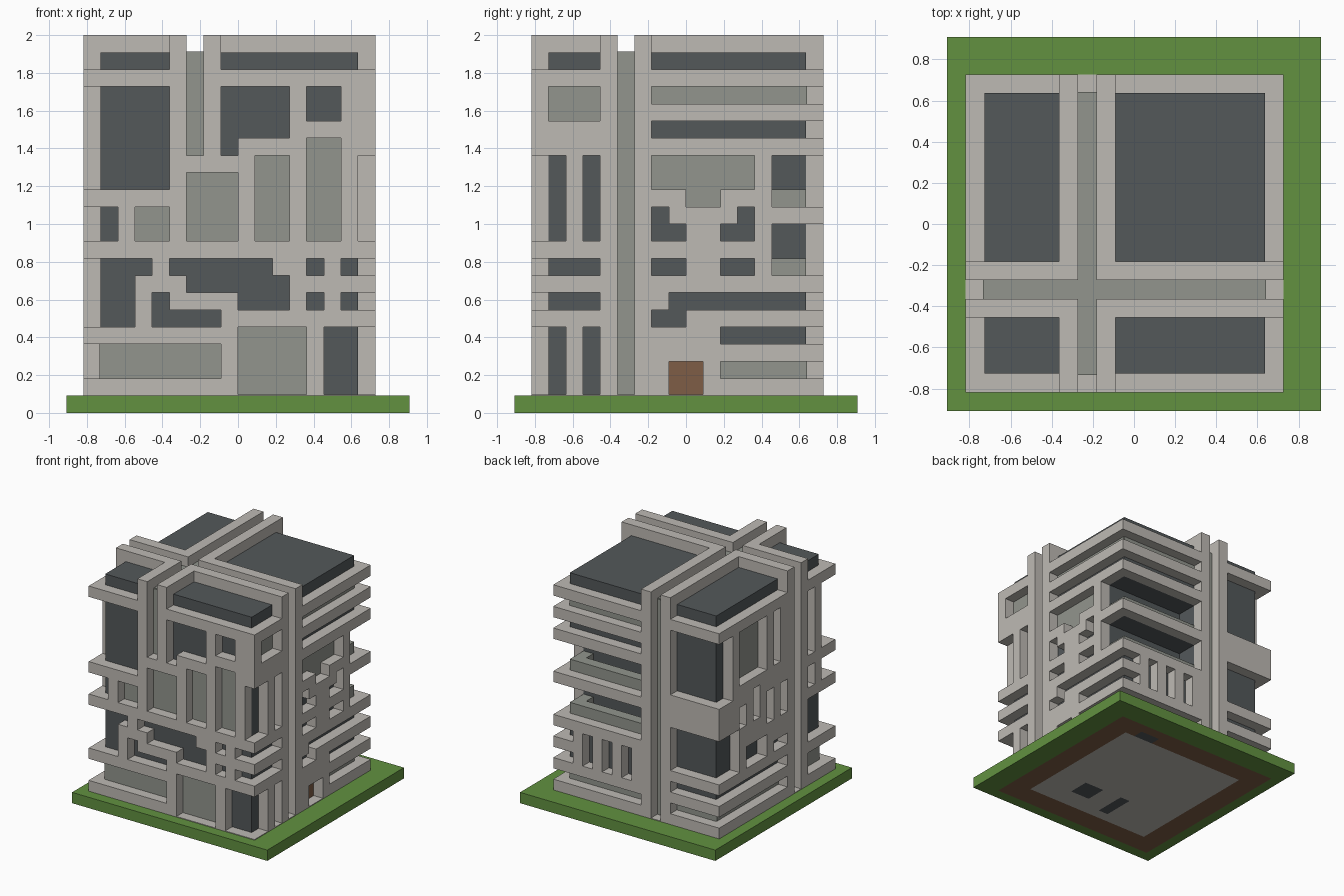
import bpy, bmesh
from itertools import product
from mathutils import Vector

cube = bpy.data.objects.get("Cube")
if cube:
    bpy.data.objects.remove(cube)

UNIT = 1 / 11          # one building module
LOW, HIGH = -9, 8      # outer faces of the concrete frame
ROOF = 21


def material(name, rgb):
    mat = bpy.data.materials.new(name)
    mat.use_nodes = True
    linear = [((c / 255 + 0.055) / 1.055) ** 2.4 for c in rgb] + [1]
    mat.diffuse_color = linear
    mat.node_tree.nodes["Principled BSDF"].inputs["Base Color"].default_value = linear
    return mat


CONCRETE = material("concrete", (190, 186, 180))
GLASS = material("dark_glass", (83, 88, 90))
PANEL = material("grey_panel", (146, 149, 141))
GRASS = material("grass", (98, 145, 64))
WOOD = material("brown_wood", (126, 93, 70))


def block(x0, x1, y0, y1, z0, z1):
    """All module cells inside a box."""
    return set(product(range(x0, x1), range(y0, y1), range(z0, z1)))


def finish(name, bm, mat):
    mesh = bpy.data.meshes.new(name)
    bm.to_mesh(mesh)
    bm.free()
    mesh.materials.append(mat)
    bpy.context.collection.objects.link(bpy.data.objects.new(name, mesh))


def solid(name, cells, mat):
    """Skin a set of module cells and merge the flat areas."""
    bm = bmesh.new()
    corners = {}

    def vert(p):
        if p not in corners:
            corners[p] = bm.verts.new(Vector(p) * UNIT)
        return corners[p]

    for cell in cells:
        for axis, side in product(range(3), (0, 1)):
            beside = list(cell)
            beside[axis] += 2 * side - 1
            if tuple(beside) in cells:
                continue
            loop = []
            for a, b in ((0, 0), (1, 0), (1, 1), (0, 1)):
                p = list(cell)
                p[axis] += side
                p[(axis + 1) % 3] += a
                p[(axis + 2) % 3] += b
                loop.append(vert(tuple(p)))
            bm.faces.new(loop if side else loop[::-1])
    bmesh.ops.dissolve_limit(bm, angle_limit=0.01, verts=bm.verts, edges=bm.edges)
    finish(name, bm, mat)


def plate(name, lo, hi, mat):
    """Box between two corners given in modules."""
    bm = bmesh.new()
    bmesh.ops.create_cube(bm, size=1)
    lo, hi = Vector(lo) * UNIT, Vector(hi) * UNIT
    for v in bm.verts:
        v.co = (lo + hi) / 2 + v.co * (hi - lo)
    finish(name, bm, mat)


# Openings per side: start, end, bottom, top along the wall, then the infill
FRONT = {
    GLASS: [(-9, -4, 13, 19), (-9, -7, 10, 12), (-9, -5, 8, 9), (-9, -6, 5, 8),
            (-1, 3, 16, 19), (-1, 0, 15, 16), (4, 6, 17, 19), (7, 8, 10, 15),
            (-4, 2, 8, 9), (-3, 3, 7, 8), (0, 3, 6, 7), (-5, -4, 5, 7),
            (-4, -1, 5, 6), (4, 5, 8, 9), (4, 5, 6, 7), (6, 8, 8, 9),
            (6, 8, 6, 7), (5, 8, 1, 5)],
    PANEL: [(-6, -4, 10, 12), (-9, -1, 2, 4), (-3, -2, 15, 21), (4, 6, 10, 16),
            (1, 3, 10, 15), (-3, 0, 10, 14), (0, 4, 1, 5)],
}
RIGHT = {
    GLASS: [(-9, -7, 10, 15), (-6, -5, 10, 15), (-9, -5, 8, 9), (-9, -5, 6, 7),
            (-9, -7, 1, 5), (-6, -5, 1, 5), (-2, 8, 16, 17), (5, 8, 12, 15),
            (5, 8, 8, 11), (-2, -1, 11, 12), (-2, 0, 10, 11), (3, 4, 11, 12),
            (2, 4, 10, 11), (-2, 0, 8, 9), (2, 4, 8, 9), (-1, 8, 6, 7),
            (-2, 0, 5, 6), (2, 8, 4, 5)],
    PANEL: [(-8, -5, 17, 19), (-4, -3, 1, 21), (-2, 8, 18, 19), (-2, 4, 13, 15),
            (0, 2, 12, 13), (2, 8, 2, 3)],
    WOOD: [(-1, 1, 1, 3)],
}
BACK = {
    GLASS: [(-1, 8, 16, 17), (-1, 8, 12, 15), (-1, 8, 8, 11), (6, 8, 6, 7),
            (6, 8, 4, 5), (4, 5, 4, 7), (2, 3, 4, 7), (0, 1, 4, 7),
            (-9, -4, 13, 19), (-9, -4, 6, 10), (-9, -4, 4, 5)],
    PANEL: [(-1, 8, 18, 19), (-1, 8, 2, 3), (-3, -2, 1, 21), (-9, -4, 2, 3)],
}
LEFT = {
    GLASS: [(6, 8, 13, 19), (-1, 0, 14, 19), (4, 5, 10, 12), (2, 3, 10, 13),
            (0, 1, 9, 12), (-2, -1, 9, 12), (5, 8, 6, 10), (1, 4, 6, 8),
            (-2, 0, 6, 7), (-2, 8, 4, 5), (-9, -7, 13, 19), (-6, -5, 13, 19),
            (-9, -7, 10, 12), (-6, -5, 10, 12), (-9, -5, 5, 9)],
    PANEL: [(1, 5, 14, 19), (-2, 8, 2, 3), (-4, -3, 1, 21), (-9, -5, 2, 4)],
}

# Concrete frame: a one-module shell, cut by the openings
inner = (LOW + 1, HIGH - 1) * 2
frame = block(LOW, HIGH, LOW, HIGH, 1, 20) - block(*inner, 1, 20)
SIDES = {"front": (FRONT, 1, LOW), "back": (BACK, 1, HIGH - 1),
         "left": (RIGHT, 0, HIGH - 1), "right": (LEFT, 0, LOW)}
THIN = 0.06
for side, (openings, axis, layer) in SIDES.items():
    wall = LOW + 1 if layer == LOW else HIGH - 1
    depth = (wall - THIN, wall + 0.01) if layer == LOW else (wall - 0.01, wall + THIN)
    for mat, spans in openings.items():
        for a, b, z0, z1 in spans:
            across = (layer, layer + 1)
            span = (a, b)
            frame -= block(*(span + across if axis else across + span), z0, z1)
            if mat is GLASS:
                continue
            # Infill plate lying on the glass core
            a, b = max(a, LOW + 1), min(b, HIGH - 1)
            ends = [((a, d, z) if axis else (d, a if i == 0 else b, z))
                    for i, (d, z) in enumerate(zip(depth, (z0, z1)))]
            if axis:
                ends[1] = (b, depth[1], z1)
            plate(side + "_infill", *ends, mat)

# Paired fins running up the walls and over the roof, split by the channels
fins = set()
for f in (-4, -2):
    fins |= block(f, f + 1, LOW, HIGH, 20, 22)
for f in (-5, -3):
    fins |= block(LOW, HIGH, f, f + 1, 20, 22)
fins -= block(*inner, 20, ROOF)
fins -= block(-3, -2, LOW, HIGH, 20, 22) | block(LOW, HIGH, -4, -3, 20, 22)
# Top ring beam is left open at the channels
frame -= block(-3, -2, LOW, LOW + 1, 15, 20)
solid("concrete_frame", frame | fins, CONCRETE)

# Glass core with two balconies at the back corner
core = block(*inner, 1, ROOF)
parapets = set()
for floor, top in ((12, 15), (8, 11)):
    core -= block(-1, 7, 5, 7, floor, top)
    parapets |= block(-1, 7, 6, 7, floor, floor + 1) | block(6, 7, 5, 6, floor, floor + 1)
solid("glass_core", core, GLASS)
solid("balcony_parapets", parapets, PANEL)
plate("balcony_floor", (-1, 5, 8), (6, 6, 8 + THIN), CONCRETE)

# Roof channels between the fins
plate("roof_channel_long", (-3, LOW + 1, ROOF - 0.01), (-2, HIGH - 1, ROOF + THIN), PANEL)
plate("roof_channel_cross", (LOW + 1, -4, ROOF - 0.01), (HIGH - 1, -3, ROOF + THIN - 0.01), PANEL)

# Ground layer: lawn, soil band under the walls, concrete foundation
lawn = block(-10, 10, -10, 10, 0, 1)
footprint = block(LOW, HIGH, LOW, HIGH, 0, 1)
vents = block(1, 3, -5, -3, 0, 1) | block(-2, -1, -6, -3, 0, 1) | block(3, 5, 6, 7, 0, 1)
slab = block(-7, 6, -7, 6, 0, 1)
solid("lawn", lawn - footprint, GRASS)
solid("soil_band", footprint - slab - vents, WOOD)
solid("foundation", slab - vents, CONCRETE)
solid("foundation_vents", vents, GLASS)
plate("ground_paving", (LOW, LOW, 0.99), (HIGH, HIGH, 1 + THIN), CONCRETE)
